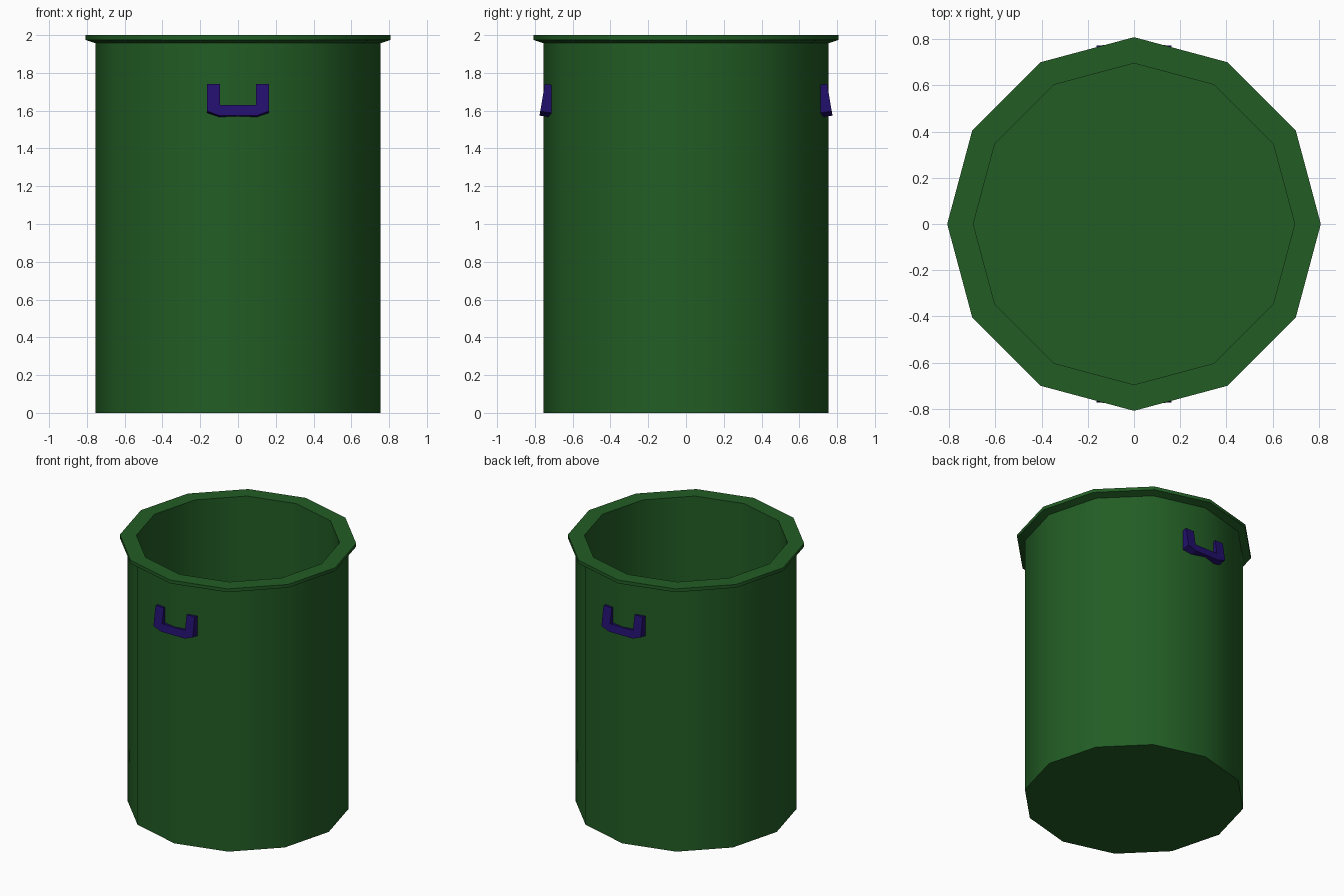
import bpy, bmesh
from math import sin, cos, pi

if "Cube" in bpy.data.objects:
    bpy.data.objects.remove(bpy.data.objects["Cube"])

SIDES = 12


def material(name, color):
    m = bpy.data.materials.new(name)
    m.diffuse_color = color
    m.use_nodes = True
    m.node_tree.nodes["Principled BSDF"].inputs["Base Color"].default_value = m.diffuse_color
    return m


def make_object(name, bm, mat):
    bmesh.ops.recalc_face_normals(bm, faces=bm.faces)
    me = bpy.data.meshes.new(name)
    bm.to_mesh(me)
    bm.free()
    me.materials.append(mat)
    ob = bpy.data.objects.new(name, me)
    bpy.context.collection.objects.link(ob)
    return ob


def lathe(name, profile, mat):
    """Turn an (r, z) profile around z and cap both ends."""
    bm = bmesh.new()
    rings = [[bm.verts.new((r * cos(2 * pi * i / SIDES), r * sin(2 * pi * i / SIDES), z))
              for i in range(SIDES)] for r, z in profile]
    for a, b in zip(rings, rings[1:]):
        for i in range(SIDES):
            j = (i + 1) % SIDES
            bm.faces.new((a[i], a[j], b[j], b[i]))
    bm.faces.new(rings[0])
    bm.faces.new(rings[-1])
    return make_object(name, bm, mat)


green = material("green_plastic", (0.016, 0.11, 0.018, 1))
blue = material("dark_blue_handle", (0.016, 0.005, 0.15, 1))

# Bin: underside, outer wall, flared rim, inner wall, floor
bin_body = lathe("bin_body", [(0.755, 0), (0.755, 1.957), (0.808, 1.975), (0.808, 2.0),
                              (0.695, 2.0), (0.695, 0.06)], green)
bpy.context.view_layer.objects.active = bin_body
bin_body.select_set(True)
bpy.ops.object.shade_smooth_by_angle(angle=0.62)

# Handles: chamfered U outline, leaning outward toward the bottom
half = [(0.095, 1.63), (0.095, 1.742), (0.163, 1.742), (0.163, 1.598), (0.10, 1.574)]
outline = half + [(-x, z) for x, z in reversed(half)]
bm = bmesh.new()
front = [bm.verts.new((x, -(0.747 + (1.742 - z) * 0.17), z)) for x, z in outline]
back = [bm.verts.new((v.co.x, v.co.y + 0.06, v.co.z - 0.01)) for v in front]
bm.faces.new(front)
bm.faces.new(back)
for i in range(len(front)):
    j = (i + 1) % len(front)
    bm.faces.new((front[i], front[j], back[j], back[i]))
handles = make_object("handles", bm, blue)
mirror = handles.modifiers.new("mirror", 'MIRROR')
mirror.use_axis = (False, True, False)
